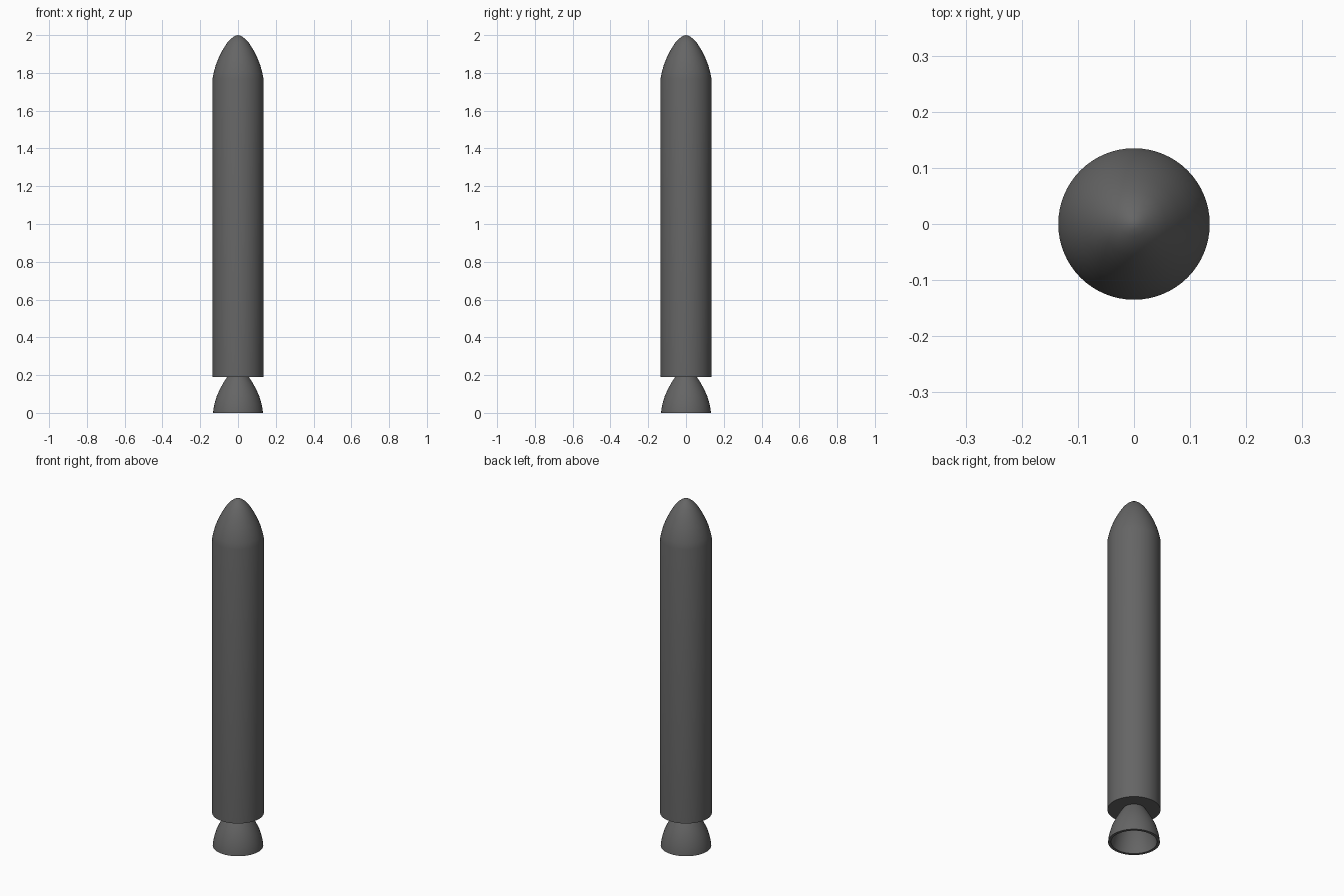
import bpy, bmesh, math

cube = bpy.data.objects.get("Cube")
if cube:
    bpy.data.objects.remove(cube, do_unlink=True)

grey = bpy.data.materials.new("dark_grey")
grey.use_nodes = True
colour = (0.13, 0.13, 0.13, 1)
grey.diffuse_color = colour
grey.node_tree.nodes["Principled BSDF"].inputs["Base Color"].default_value = colour

SEGMENTS = 64
RADIUS = 0.135
BODY_BOTTOM, BODY_TOP = 0.19, 1.77


def lathe(name, profile):
    """Spin an (r, z) profile about the z axis into a smooth shaded part."""
    bm = bmesh.new()
    verts = [bm.verts.new((r, 0, z)) for r, z in profile]
    edges = [bm.edges.new(pair) for pair in zip(verts, verts[1:])]
    bmesh.ops.spin(bm, geom=verts + edges, cent=(0, 0, 0), axis=(0, 0, 1),
                   angle=math.tau, steps=SEGMENTS, use_duplicate=False)
    bmesh.ops.remove_doubles(bm, verts=bm.verts, dist=0.0001)
    bmesh.ops.recalc_face_normals(bm, faces=bm.faces)
    mesh = bpy.data.meshes.new(name)
    bm.to_mesh(mesh)
    bm.free()
    mesh.materials.append(grey)
    part = bpy.data.objects.new(name, mesh)
    bpy.context.collection.objects.link(part)
    bpy.ops.object.select_all(action='DESELECT')
    part.select_set(True)
    bpy.context.view_layer.objects.active = part
    bpy.ops.object.shade_smooth_by_angle(angle=math.radians(35))
    return part


# Body tube with a flat underside, closed by the rounded nose
nose = [(RADIUS, BODY_TOP), (0.129, 1.80), (0.118, 1.84), (0.102, 1.88),
        (0.082, 1.92), (0.057, 1.96), (0.038, 1.98), (0.022, 1.992),
        (0.010, 1.998), (0, 2)]
lathe("body_and_nose", [(0, BODY_BOTTOM), (RADIUS, BODY_BOTTOM)] + nose)

# Hollow engine bell: outer wall down, rim, inner wall back up
bell = [(0.058, BODY_BOTTOM), (0.077, 0.16), (0.096, 0.125), (0.112, 0.09),
        (0.124, 0.05), (0.130, 0.02), (0.132, 0)]
inner = [(r - 0.015, z) for r, z in reversed(bell)]
lathe("engine_bell", bell + inner)
